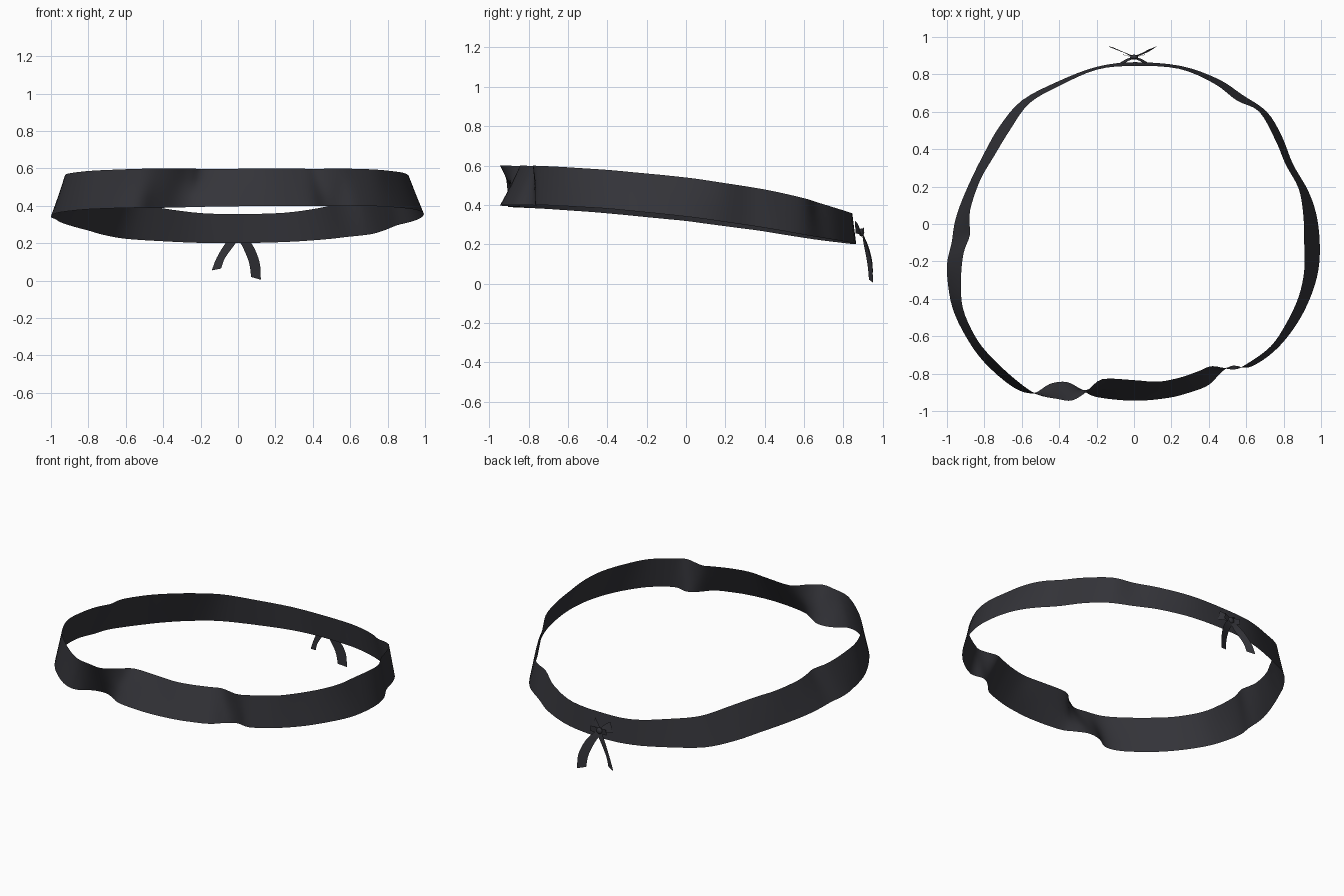
import bpy, bmesh
from mathutils import Vector

if "Cube" in bpy.data.objects:
    bpy.data.objects.remove(bpy.data.objects["Cube"])

cloth = bpy.data.materials.new("charcoal cloth")
cloth.diffuse_color = (0.034, 0.034, 0.041, 1)
cloth.use_nodes = True
cloth.node_tree.nodes["Principled BSDF"].inputs["Base Color"].default_value = cloth.diffuse_color


def spline(pts, closed, steps):
    """Catmull-Rom curve through the points."""
    pts = [Vector(p) for p in pts]
    n = len(pts)
    get = (lambda i: pts[i % n]) if closed else (lambda i: pts[max(0, min(n - 1, i))])
    out = []
    for i in range(n if closed else n - 1):
        a, b, c, d = (get(i + k) for k in (-1, 0, 1, 2))
        for s in range(steps):
            t = s / steps
            out.append(0.5 * (2 * b + (c - a) * t + (2 * a - 5 * b + 4 * c - d) * t * t
                              + (3 * b - a - 3 * c + d) * t ** 3))
    if not closed:
        out.append(pts[-1])
    return out


def ribbon(name, low, high, closed=False, rows=1, steps=5):
    """Sheet of cloth spanning two edge curves."""
    low, high = spline(low, closed, steps), spline(high, closed, steps)
    bm = bmesh.new()
    grid = [[bm.verts.new(a.lerp(b, r / rows)) for r in range(rows + 1)]
            for a, b in zip(low, high)]
    n = len(grid)
    for i in range(n if closed else n - 1):
        p, q = grid[i], grid[(i + 1) % n]
        for r in range(rows):
            bm.faces.new((p[r], q[r], q[r + 1], p[r + 1]))
    return finish(name, bm)


def finish(name, bm):
    me = bpy.data.meshes.new(name)
    bm.to_mesh(me)
    bm.free()
    me.materials.append(cloth)
    for f in me.polygons:
        f.use_smooth = True
    ob = bpy.data.objects.new(name, me)
    bpy.context.collection.objects.link(ob)
    return ob


def height(y, table):
    for (y0, z0), (y1, z1) in zip(table, table[1:]):
        if y <= y1:
            break
    return z0 + (z1 - z0) * (y - y0) / (y1 - y0)


# Headband edges, counter-clockwise from the back
bottom = [(0, .865), (-.2, .84), (-.4, .765), (-.6, .66), (-.72, .52), (-.80, .38),
          (-.87, .24), (-.93, .1), (-.96, 0), (-.975, -.1), (-.998, -.2), (-.997, -.3),
          (-.97, -.45), (-.9, -.6), (-.8, -.74), (-.65, -.87), (-.54, -.905),
          (-.45, -.855), (-.36, -.845), (-.28, -.885), (-.2, -.925), (0, -.945),
          (.18, -.93), (.3, -.9), (.4, -.86), (.47, -.79), (.53, -.757), (.62, -.765),
          (.75, -.68), (.86, -.55), (.94, -.4), (.985, -.25), (.993, -.1), (.975, .05),
          (.93, .18), (.85, .32), (.79, .47), (.71, .6), (.58, .69), (.45, .775), (.25, .845)]
top = [(0, .845), (-.2, .825), (-.4, .738), (-.56, .645), (-.665, .5), (-.75, .36),
       (-.82, .24), (-.87, .1), (-.88, .02), (-.878, -.06), (-.912, -.16), (-.925, -.3),
       (-.915, -.45), (-.85, -.6), (-.765, -.71), (-.63, -.835), (-.52, -.91),
       (-.41, -.935), (-.33, -.943), (-.25, -.895), (-.17, -.83), (0, -.835),
       (.13, -.843), (.25, -.82), (.35, -.785), (.42, -.76), (.53, -.778), (.6, -.75),
       (.73, -.655), (.815, -.53), (.88, -.39), (.91, -.25), (.91, -.1), (.905, .05),
       (.88, .19), (.81, .32), (.76, .44), (.67, .6), (.55, .66), (.43, .75), (.24, .83)]
low_z = [(-.95, .398), (-.7, .39), (-.4, .37), (0, .33), (.4, .275), (.6, .24), (.87, .2)]
high_z = [(-.95, .603), (-.7, .593), (-.4, .573), (0, .535), (.4, .475), (.6, .43), (.85, .355)]
ribbon("headband",
       [(x, y, height(y, low_z) + .012 * x) for x, y in bottom],
       [(x, y, height(y, high_z) + .006 * x) for x, y in top],
       closed=True, rows=4, steps=4)

# Hanging tails of the tie, the right one longer
ribbon("left_tail",
       [(-.012, .893, .265), (-.07, .925, .195), (-.115, .945, .12), (-.14, .95, .055)],
       [(.012, .898, .235), (-.02, .905, .19), (-.07, .922, .12), (-.09, .93, .065)])
ribbon("right_tail",
       [(.012, .893, .265), (.075, .92, .195), (.115, .945, .1), (.122, .95, .005)],
       [(-.012, .898, .235), (.02, .905, .19), (.058, .922, .1), (.07, .93, .02)])

# Short ribbon loops between the band and the knot
for side, s in (("left", -1), ("right", 1)):
    ribbon(side + "_loop",
           [(0, .895, .25), (s * .04, .882, .252), (s * .075, .862, .255)],
           [(0, .885, .275), (s * .03, .872, .305), (s * .055, .858, .32)])
    ribbon(side + "_bow_end",
           [(0, .89, .25), (s * .03, .897, .245), (s * .06, .905, .25)],
           [(0, .89, .275), (s * .025, .897, .28), (s * .055, .905, .285)])

# Knot
bm = bmesh.new()
bmesh.ops.create_uvsphere(bm, u_segments=12, v_segments=8, radius=1)
for v in bm.verts:
    v.co = Vector((v.co.x * .022, .892 + v.co.y * .014, .26 + v.co.z * .02))
finish("knot", bm)
